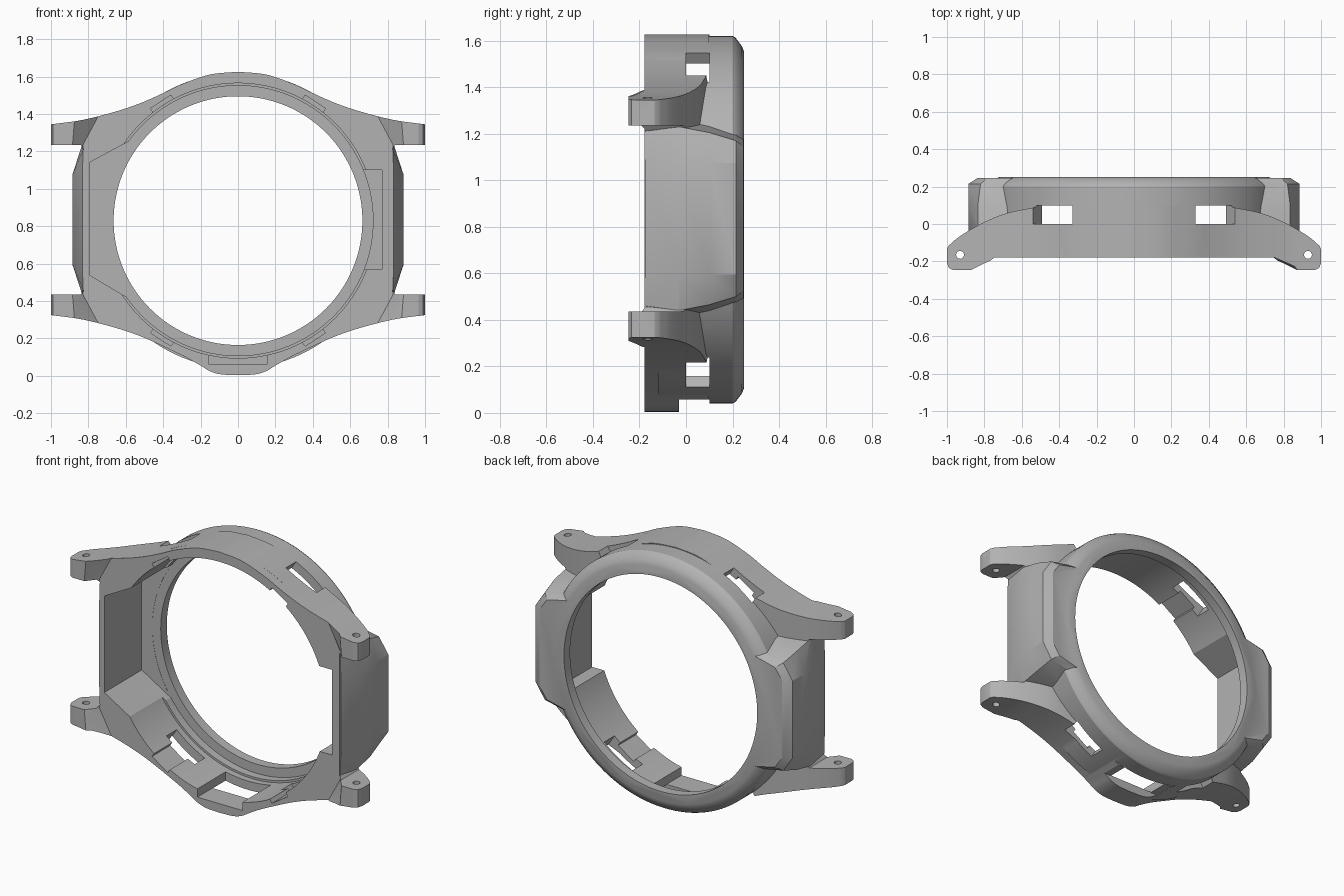
import bpy, bmesh, math
from mathutils import Matrix, Vector

cube = bpy.data.objects.get("Cube")
if cube:
    bpy.data.objects.remove(cube, do_unlink=True)

grey = bpy.data.materials.new("satin_grey")
grey.use_nodes = True
grey.diffuse_color = (0.45, 0.45, 0.45, 1)
grey.node_tree.nodes["Principled BSDF"].inputs["Base Color"].default_value = (0.45, 0.45, 0.45, 1)
CZ = 0.83   # height of the opening's centre


def finish(name, bm):
    bmesh.ops.recalc_face_normals(bm, faces=bm.faces)
    mesh = bpy.data.meshes.new(name)
    bm.to_mesh(mesh)
    bm.free()
    mesh.materials.append(grey)
    ob = bpy.data.objects.new(name, mesh)
    bpy.context.collection.objects.link(ob)
    return ob


def loft(name, sections, axis="y"):
    """Solid through (position, outline) sections stacked along an axis."""
    bm = bmesh.new()
    rings = []
    for p, outline in sections:
        rings.append([bm.verts.new((a, p, b) if axis == "y" else (a, b, p)) for a, b in outline])
    n = len(rings[0])
    for r0, r1 in zip(rings, rings[1:]):
        for i in range(n):
            j = (i + 1) % n
            bm.faces.new((r0[i], r0[j], r1[j], r1[i]))
    bm.faces.new(rings[0])
    bm.faces.new(rings[-1])
    return finish(name, bm)


def prism(name, outline, lo, hi, axis="y"):
    return loft(name, [(lo, outline), (hi, outline)], axis)


def circle(r, n=160, cx=0, cy=CZ):
    return [(cx + r * math.cos(2 * math.pi * i / n), cy + r * math.sin(2 * math.pi * i / n)) for i in range(n)]


def box(name, x, y, z, matrix=None):
    ob = prism(name, [(x[0], z[0]), (x[1], z[0]), (x[1], z[1]), (x[0], z[1])], *y)
    if matrix:
        ob.data.transform(matrix)
    return ob


def smooth(pts, steps=6):
    """Catmull-Rom curve through the points."""
    v = [Vector(p) for p in pts]
    v = [2 * v[0] - v[1]] + v + [2 * v[-1] - v[-2]]
    out = []
    for a, b, c, d in zip(v, v[1:], v[2:], v[3:]):
        for s in range(steps):
            t = s / steps
            q = 0.5 * (2 * b + (c - a) * t + (2 * a - 5 * b + 4 * c - d) * t * t + (3 * b - a - 3 * c + d) * t ** 3)
            out.append((q.x, q.y))
    return out + [tuple(pts[-1])]


def mirrored(half):
    """Close a right-hand half outline with its mirror image."""
    return half + [(-x, y) for x, y in reversed(half) if x > 1e-5]


def boolean(target, tool, operation):
    mod = target.modifiers.new("bool", "BOOLEAN")
    mod.operation, mod.solver, mod.object = operation, "EXACT", tool
    bpy.context.view_layer.objects.active = target
    bpy.ops.object.modifier_apply(modifier=mod.name)
    bpy.data.objects.remove(tool, do_unlink=True)


# Lug plate: front outline crossed with the swept outline seen from above
flank = [(0.4, 1.512), (0.5, 1.467), (0.6, 1.43), (0.72, 1.395), (0.85, 1.365), (1, 1.345)]
upper = smooth([(0, 1.626), (0.15, 1.611), (0.3, 1.56)] + flank)
lower = smooth([(0, 0.004), (0.09, 0.008), (0.15, 0.025), (0.2, 0.055), (0.28, 0.1)]
               + [(x, 1.67 - z) for x, z in flank])
inner = [(1, 1.235), (0.84, 1.235), (0.825, 1.215)]
outline = mirrored(upper + inner + [(x, 1.67 - z) for x, z in reversed(inner)] + lower[::-1])
case = prism("watch_case", outline, -0.4, 0.4)
sweep = smooth([(0, 0.1), (0.45, 0.098), (0.55, 0.085), (0.69, 0.055), (0.82, 0), (0.93, -0.065), (0.99, -0.115)])
tip = [(1, -0.135), (1, -0.21), (0.99, -0.235), (0.965, -0.247), (0, -0.247)]
boolean(case, prism("sweep_tool", mirrored(sweep + tip), -0.5, 2, "z"), "INTERSECT")


# Recess the front so only the lugs bend forward
def face_outline(a, b):
    half = [(a, 0.835 + 0.585), (b, 0.835 + 0.4), (b, 0.835 - 0.4), (a, 0.835 - 0.585)]
    half = [(a - 0.3, 1.9)] + half + [(a - 0.3, -0.23)]
    return mirrored(half)


boolean(case, loft("face_tool", [(-0.3, face_outline(0.97, 0.93)), (-0.247, face_outline(0.87, 0.885)),
                                 (-0.178, face_outline(0.73, 0.829))]), "DIFFERENCE")

# Round bezel with a softened back edge
boolean(case, loft("bezel", [(-0.12, circle(0.79)), (0.2, circle(0.79)), (0.213, circle(0.783)),
                             (0.24, circle(0.747)), (0.25, circle(0.722))]), "UNION")


# Faceted side guards
def guard_outline(side, xo, xe, h):
    half = [(0.5, h), (0.66, h), (xe, h - 0.03), (xo, 0.24)]
    full = half + [(x, -z) for x, z in reversed(half)]
    return [(side * x, 0.835 + z) for x, z in full]


for side in (-1, 1):
    rows = [(-0.177, 0.832, 0.828, 0.405), (-0.03, 0.885, 0.835, 0.425), (0.1, 0.886, 0.835, 0.4),
            (0.215, 0.884, 0.82, 0.365), (0.247, 0.835, 0.785, 0.34)]
    boolean(case, loft("side_guard", [(y, guard_outline(side, *r)) for y, *r in rows]), "UNION")

# Opening, inner cavity with a fine step, and the two side pockets
boolean(case, prism("cavity_tool", circle(0.735), -0.5, 0.14), "DIFFERENCE")
boolean(case, prism("step_tool", circle(0.722), -0.5, 0.19), "DIFFERENCE")
pocket = [(-0.3, 1.4), (-0.61, 1.24), (-0.795, 1.14), (-0.795, 0.54), (-0.61, 0.43), (-0.3, 0.26)]
boolean(case, prism("left_pocket_tool", pocket, -0.5, 0.189), "DIFFERENCE")
boolean(case, box("right_pocket_tool", (0.3, 0.77), (-0.5, 0.15), (0.57, 1.1)), "DIFFERENCE")
boolean(case, prism("opening_tool", circle(0.665), -0.5, 0.5), "DIFFERENCE")

# Four wall windows, each with a shallow notch running to the front
for angle in (33, -33, 147, -147):
    turn = Matrix.Translation((0, 0, CZ)) @ Matrix.Rotation(math.radians(angle), 4, "Y")
    boolean(case, box("window_tool", (-0.115, 0.115), (0, 0.1), (0.6, 0.95), turn), "DIFFERENCE")
    boolean(case, box("notch_tool", (-0.065, 0.065), (-0.5, 0.05), (0.6, 0.758), turn), "DIFFERENCE")

# Bottom slot, its entry groove and the clipped chin
boolean(case, box("slot_tool", (-0.155, 0.155), (-0.03, 0.1), (-0.2, 0.3)), "DIFFERENCE")
boolean(case, box("groove_tool", (-0.155, 0.155), (-0.5, -0.02), (0.06, 0.3)), "DIFFERENCE")
boolean(case, box("chin_tool", (-0.3, 0.3), (-0.03, 0.101), (-0.2, 0.057)), "DIFFERENCE")

# Strap pin holes
for side in (-1, 1):
    boolean(case, prism("pin_tool", circle(0.021, 20, side * 0.93, -0.165), -0.5, 2, "z"), "DIFFERENCE")

bpy.ops.object.select_all(action="DESELECT")
case.select_set(True)
bpy.context.view_layer.objects.active = case
bpy.ops.object.shade_smooth_by_angle(angle=math.radians(25))
